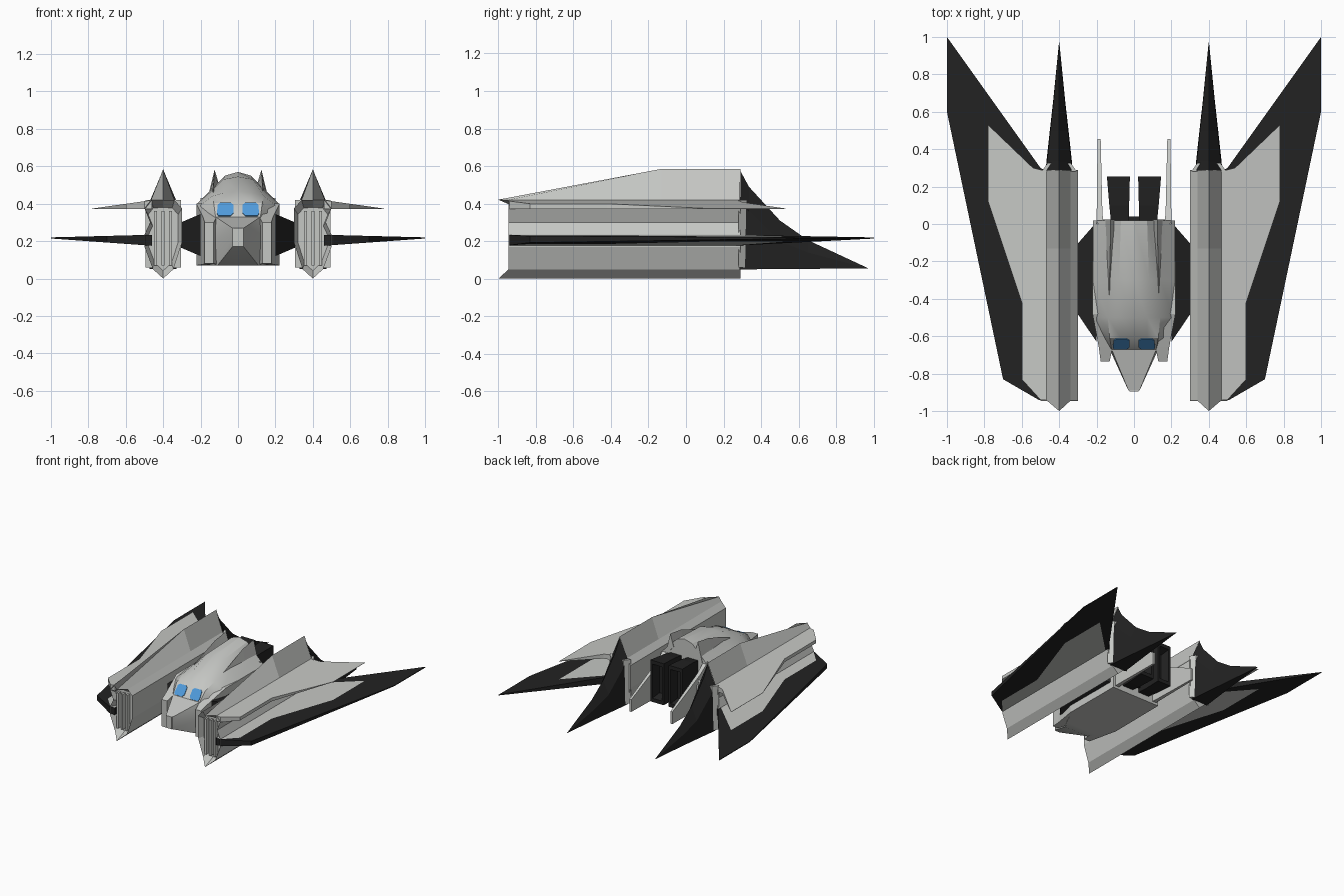
import bpy, bmesh, math
from mathutils import Vector

if "Cube" in bpy.data.objects:
    bpy.data.objects.remove(bpy.data.objects["Cube"])


def material(name, rgb):
    m = bpy.data.materials.new(name)
    m.diffuse_color = (*rgb, 1)
    m.use_nodes = True
    m.node_tree.nodes["Principled BSDF"].inputs["Base Color"].default_value = m.diffuse_color
    return m


GREY = material("hull grey", (0.56, 0.57, 0.55))
DARK = material("charcoal", (0.016, 0.016, 0.016))
BLUE = material("window blue", (0.08, 0.33, 0.72))


def finish(name, bm, mats, mirror=True):
    bmesh.ops.recalc_face_normals(bm, faces=bm.faces[:])
    me = bpy.data.meshes.new(name)
    bm.to_mesh(me)
    bm.free()
    for m in mats:
        me.materials.append(m)
    ob = bpy.data.objects.new(name, me)
    bpy.context.collection.objects.link(ob)
    if mirror:
        mod = ob.modifiers.new("mirror", 'MIRROR')
        mod.use_mirror_merge = False
    return ob


def loft_mesh(rings):
    """Closed skin through a list of equal-length rings of 3D points."""
    bm = bmesh.new()
    vs = [[bm.verts.new(p) for p in r] for r in rings]
    n = len(rings[0])
    for a, b in zip(vs, vs[1:]):
        for i in range(n):
            j = (i + 1) % n
            bm.faces.new((a[i], a[j], b[j], b[i]))
    bm.faces.new(vs[0])
    bm.faces.new(vs[-1][::-1])
    return bm


def loft(name, rings, mat, mirror=True):
    return finish(name, loft_mesh(rings), [mat], mirror)


def at(y, pts):
    return [(x, y, z) for x, z in pts]


def box(y, x0, x1, z0, z1):
    return at(y, [(x0, z0), (x1, z0), (x1, z1), (x0, z1)])


def slab(outline, low, high):
    """Flat outline in x, y with bottom and top heights as functions of x."""
    return loft_mesh([[(x, y, low(x)) for x, y in outline],
                      [(x, y, high(x)) for x, y in outline]])


# Side nacelles: long pods with a keel, a side groove and a rising top ridge
def nacelle_ring(y, ridge, tip_y=None, s=1.0):
    pts = [(.40, 0), (.455, .05), (.5, .17), (.5, .235), (.47, .30), (.5, .375),
           (.465, .42), (.40, ridge), (.34, .42), (.3, .375), (.3, .19), (.345, .05)]
    ring = []
    for x, z in pts:
        yy = tip_y if tip_y is not None and z in (0, ridge) else y
        ring.append((.4 + (x - .4) * s, yy, .21 + (z - .21) * s))
    return ring


loft("nacelle", [nacelle_ring(-.90, .421, s=.8), nacelle_ring(-.945, .421, -1.0),
                 nacelle_ring(-.13, .585), nacelle_ring(.29, .585)], GREY)
for i, x in enumerate((.36, .4, .44)):
    loft(f"intake_vane_{i}", [box(-.935, x - .008, x + .008, .07, .36),
                              box(-.89, x - .008, x + .008, .07, .36)], GREY)

# Rear collar and tail spike of each nacelle
loft("nacelle_collar", [at(y, [(.4 - a, .06), (.4 + a, .06), (.4 + a, .42), (.4 - a, .42)])
                        for y, a in ((.28, .095), (.325, .062))], GREY)


def tail_ring(y, w, base, side, top):
    return at(y, [(.4 - w, base), (.4 + w, base), (.4 + w * .95, side),
                  (.4, top), (.4 - w * .95, side)])


loft("tail_spike", [tail_ring(.285, .072, .05, .42, .583), tail_ring(.335, .068, .05, .36, .49),
                    tail_ring(.5, .05, .052, .2, .31), tail_ring(.65, .033, .053, .14, .205),
                    tail_ring(.97, .001, .054, .055, .056)], DARK)

# Upper wings
inner = [(.46, -.94), (.5, -.94), (.6, -.83), (.6, -.42), (.78, .12),
         (.78, .53), (.54, .30), (.46, .28)]
finish("upper_wing", slab(inner, lambda x: .372,
                          lambda x: .374 + .045 * (.78 - x) / .32), [GREY])

# Lower wings: dark border around a grey inner panel shaped like the upper wing
outer = [(.46, -.94), (.51, -.94), (.70, -.83), (1, .6), (1, 1), (.5, .30), (.46, .28)]
bm = slab(outer, lambda x: .214 - .036 * (1 - x) / .5, lambda x: .220 + .013 * (1 - x) / .5)
cuts = [(Vector((*a, 0)), Vector((a[1] - b[1], b[0] - a[0], 0)))
        for a, b in zip(inner[1:6], inner[2:7])]
for co, no in cuts:
    bmesh.ops.bisect_plane(bm, geom=bm.verts[:] + bm.edges[:] + bm.faces[:],
                           plane_co=co, plane_no=no)


def in_panel(x, y):
    hit = False
    for (ax, ay), (bx, by) in zip(inner, inner[1:] + inner[:1]):
        if (ay > y) != (by > y) and x < ax + (y - ay) * (bx - ax) / (by - ay):
            hit = not hit
    return hit


for f in bm.faces:
    c = f.calc_center_median()
    f.material_index = 0 if abs(f.normal.z) > .5 and in_panel(c.x, c.y) else 1
finish("lower_wing", bm, [GREY, DARK])


# Central hull with nose, sloped window face and domed back
def hull_ring(y, half):
    left = [(-x, z) for x, z in half[-2:0:-1]]
    return at(y, half + left)


hull = loft("hull", [
    hull_ring(-.89, [(0, .17), (.03, .17), (.03, .22), (.03, .27), (.015, .27), (0, .27)]),
    hull_ring(-.67, [(0, .07), (.11, .07), (.13, .2), (.12, .33), (.06, .33), (0, .33)]),
    hull_ring(-.61, [(0, .07), (.15, .07), (.18, .3), (.13, .405), (.07, .405), (0, .405)]),
    hull_ring(-.5, [(0, .07), (.2, .07), (.215, .38), (.14, .44), (.07, .46), (0, .465)]),
    hull_ring(-.3, [(0, .07), (.22, .07), (.22, .4), (.14, .47), (.08, .53), (0, .545)]),
    hull_ring(.02, [(0, .07), (.22, .07), (.22, .4), (.14, .48), (.07, .55), (0, .57)]),
], GREY, mirror=False)
bpy.context.view_layer.objects.active = hull
hull.select_set(True)
bpy.ops.object.shade_smooth_by_angle(angle=math.radians(25))

# Nose slot block and side cheeks
loft("nose_block", [box(-.895, -.025, .025, .17, .27), box(-.8, -.03, .03, .16, .28)],
     GREY, mirror=False)
loft("side_cheek", [box(-.735, .13, .178, .08, .30), box(-.66, .115, .188, .075, .33),
                    box(-.48, .12, .222, .07, .40), box(-.2, .15, .221, .07, .40)], GREY)


# Windows: thin plates lying on the sloped face
def window_ring(off):
    ring = []
    for x, t in ((.04, 0), (.105, 0), (.113, .2), (.108, .85), (.095, 1),
                 (.04, 1), (.025, .85), (.025, .2)):
        ring.append((x, -.668 + .056 * t - .78 * off, .333 + .07 * t + .62 * off))
    return ring


loft("window", [window_ring(-.003), window_ring(.005)], BLUE)

# Dorsal fins and rear side plates
loft("dorsal_fin", [at(-.38, [(.125, .44), (.14, .44), (.132, .465)]),
                    at(-.12, [(.105, .45), (.16, .41), (.127, .56)]),
                    at(.025, [(.095, .48), (.17, .40), (.125, .582)])], GREY)
loft("rear_plate", [box(0, .165, .2, .09, .43), box(.1, .17, .199, .09, .36),
                    box(.455, .178, .195, .09, .19)], GREY)

# Twin engines with recessed nozzles
loft("engine", [box(-.02, .03, .12, .12, .42), box(.1, .026, .132, .11, .44),
                box(.255, .022, .145, .11, .45), box(.255, .04, .127, .14, .42),
                box(.18, .05, .115, .16, .40)], DARK)
loft("engine_bridge", [box(-.02, -.035, .035, .15, .40), box(.04, -.035, .035, .15, .40)],
     DARK, mirror=False)

# Struts joining hull and nacelles
loft("strut", [[(x, a, z0), (x, b, z0), (x, b, z1), (x, a, z1)]
               for x, a, b, z0, z1 in ((.2, -.63, .01, .12, .345),
                                       (.305, -.475, -.11, .165, .30))], DARK)
